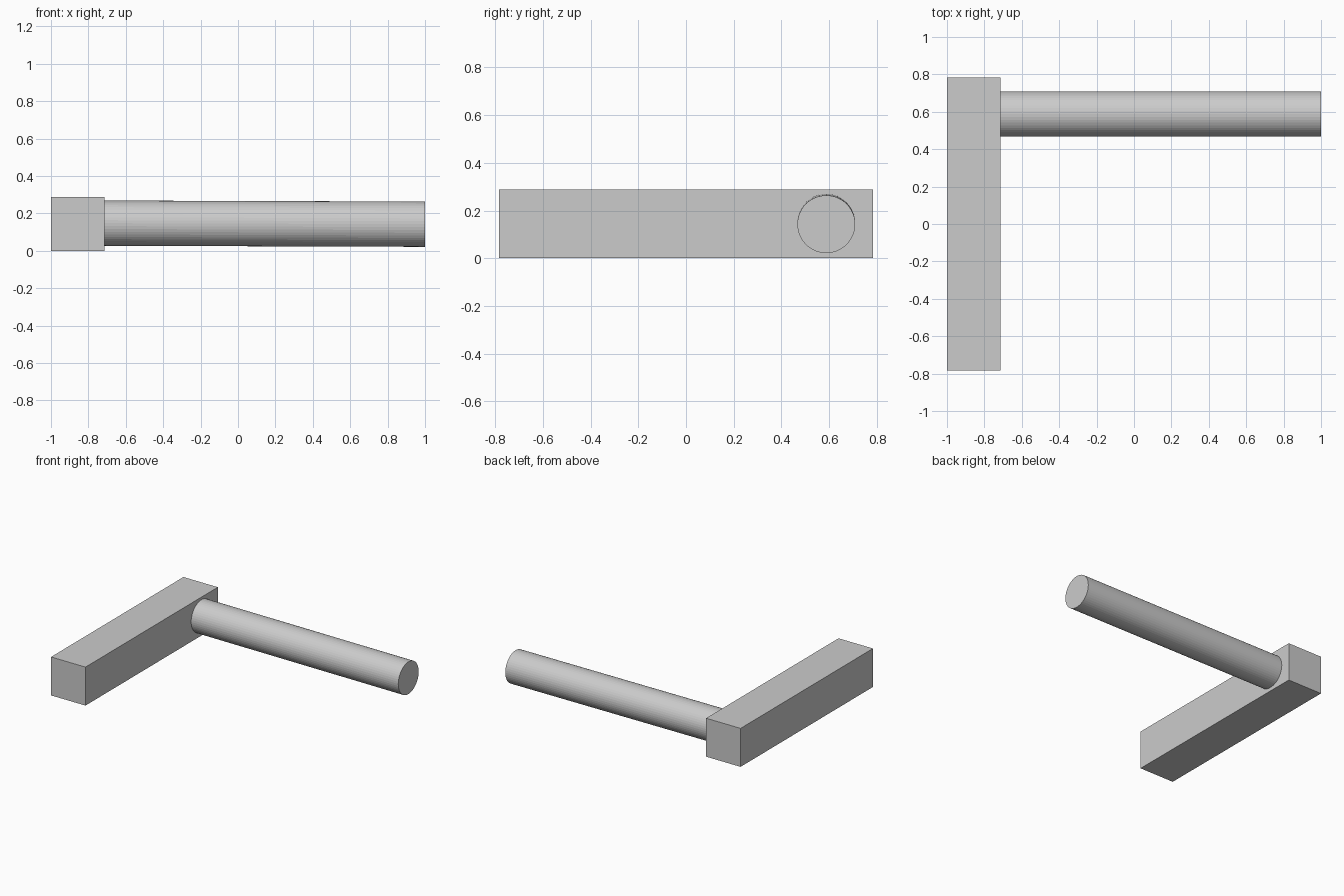
import bpy
from mathutils import Vector

if "Cube" in bpy.data.objects:
    bpy.data.objects.remove(bpy.data.objects["Cube"])


def box(name, lo, hi):
    lo, hi = Vector(lo), Vector(hi)
    bpy.ops.mesh.primitive_cube_add(size=1, location=(lo + hi) / 2)
    ob = bpy.context.object
    ob.name = name
    ob.scale = hi - lo
    bpy.ops.object.transform_apply(location=False, rotation=False, scale=True)
    return ob


def rod(name, start, end, radius, sides):
    start, end = Vector(start), Vector(end)
    axis = end - start
    bpy.ops.mesh.primitive_cylinder_add(
        vertices=sides, radius=radius, depth=axis.length,
        location=(start + end) / 2,
        rotation=axis.to_track_quat('Z', 'Y').to_euler())
    ob = bpy.context.object
    ob.name = name
    return ob


# Square bar head
box("head_block", (-1, -0.783, 0), (-0.715, 0.783, 0.288))

# Round handle, drooping very slightly toward its free end
rod("handle_rod", (-0.718, 0.588, 0.148), (1, 0.588, 0.1425), 0.121, 48)
